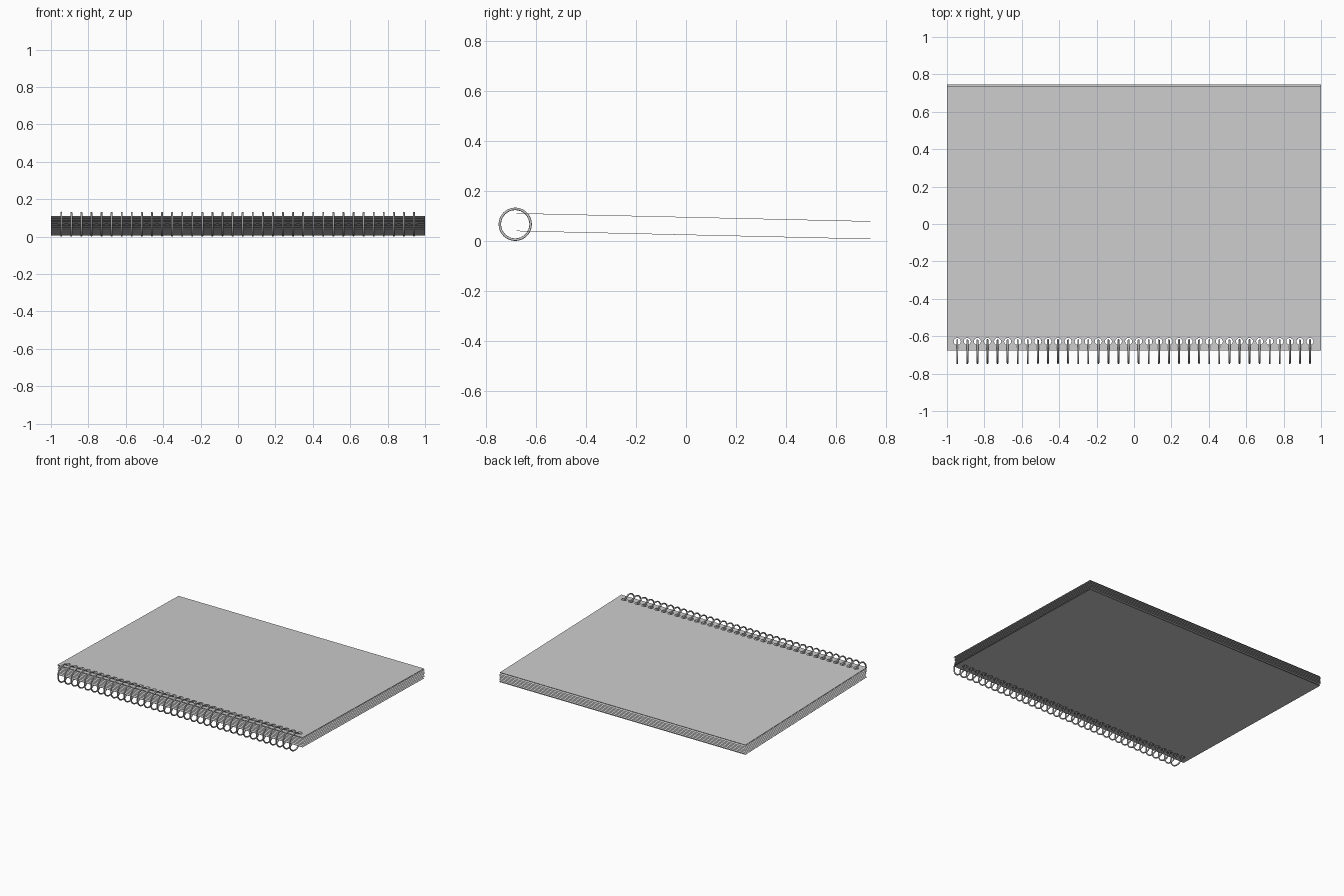
import bpy
import math

if "Cube" in bpy.data.objects:
    bpy.data.objects.remove(bpy.data.objects["Cube"])

RINGS = 36
RING_Y, RING_Z = -0.682, 0.0665
TILT = math.radians(-1.3)
ring_x = [-0.945 + 1.886 * i / (RINGS - 1) for i in range(RINGS)]


def add_loop(curve, points):
    spline = curve.splines.new('POLY')
    spline.points.add(len(points) - 1)
    for p, (x, y) in zip(spline.points, points):
        p.co = (x, y, 0, 1)
    spline.use_cyclic_u = True


def sheet(name, z, y0, y1, half_thickness):
    """Flat punched sheet, leaning slightly down towards the back."""
    curve = bpy.data.curves.new(name, 'CURVE')
    curve.dimensions = '2D'
    curve.fill_mode = 'BOTH'
    curve.extrude = half_thickness
    add_loop(curve, [(-1, y0), (1, y0), (1, y1), (-1, y1)])
    for x in ring_x:
        add_loop(curve, [(x + 0.019 * math.cos(a), -0.628 + 0.019 * math.sin(a))
                         for a in (math.tau * k / 12 for k in range(12))])
    ob = bpy.data.objects.new(name, curve)
    bpy.context.collection.objects.link(ob)
    ob.location.z = z
    ob.rotation_euler.x = TILT
    bpy.ops.object.select_all(action='DESELECT')
    ob.select_set(True)
    bpy.context.view_layer.objects.active = ob
    bpy.ops.object.convert(target='MESH')


# Covers
sheet("back_cover", 0.0245, -0.677, 0.737, 0.001)
sheet("front_cover", 0.0945, -0.677, 0.737, 0.001)

# Loose pages between the covers
for i in range(1, 7):
    sheet(f"page_{i}", 0.0245 + 0.01 * i, -0.672, 0.747, 0)

# Wire binding rings
bpy.ops.mesh.primitive_torus_add(
    major_radius=0.0615, minor_radius=0.005, major_segments=32, minor_segments=8,
    location=(ring_x[0], RING_Y, RING_Z), rotation=(0, math.pi / 2, 0))
first = bpy.context.object
first.name = "binding_ring_1"
bpy.ops.object.shade_smooth()
for i, x in enumerate(ring_x[1:], 2):
    ring = first.copy()
    ring.name = f"binding_ring_{i}"
    ring.location.x = x
    bpy.context.collection.objects.link(ring)
